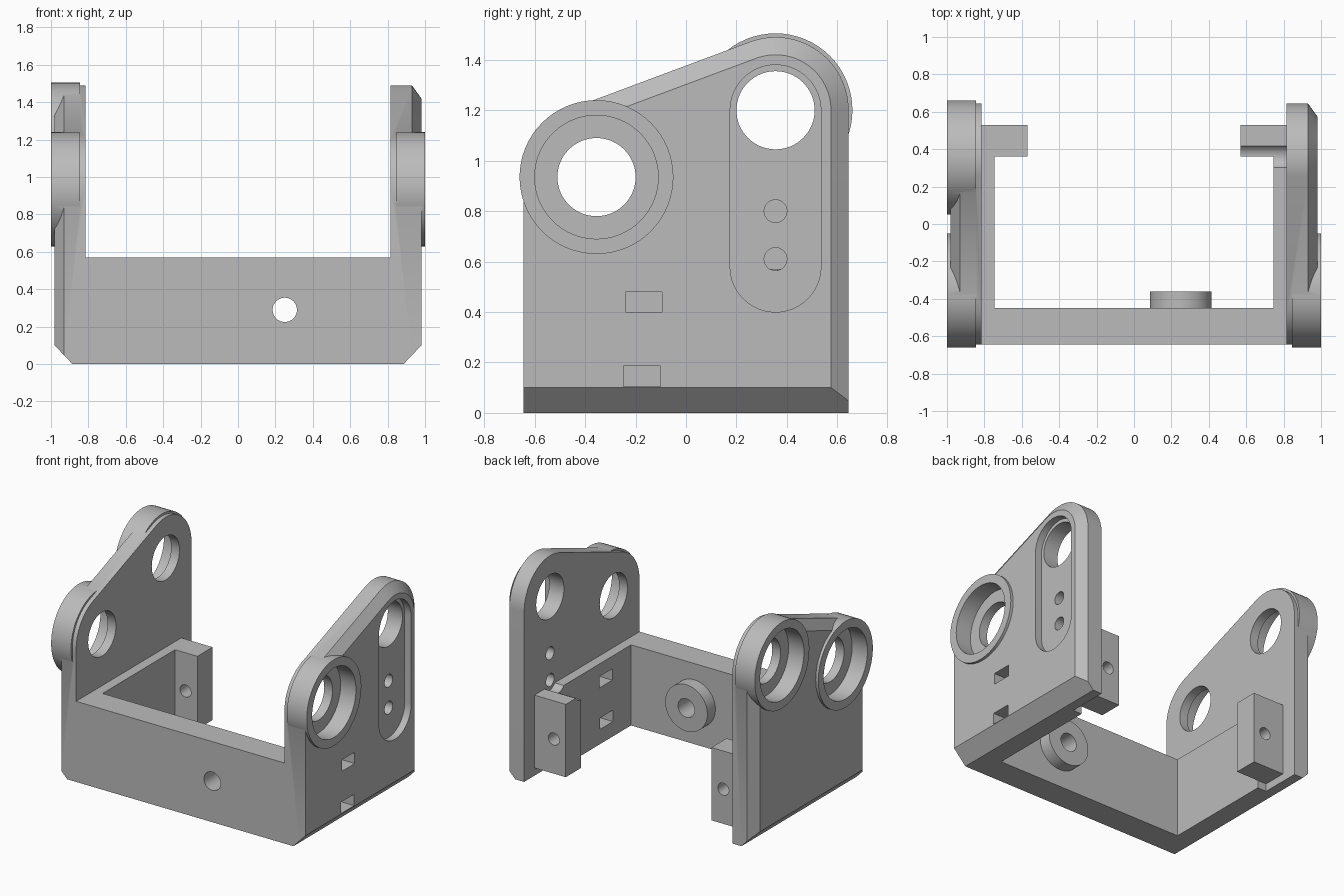
import bpy, bmesh
from math import sin, cos, radians
from mathutils import Vector, Matrix

cube = bpy.data.objects.get("Cube")
if cube:
    bpy.data.objects.remove(cube, do_unlink=True)

grey = bpy.data.materials.new("plain grey")
grey.use_nodes = True
grey.diffuse_color = (0.5, 0.5, 0.5, 1)
grey.node_tree.nodes["Principled BSDF"].inputs["Base Color"].default_value = (0.5, 0.5, 0.5, 1)

LOW, HIGH = (-0.355, 0.935), (0.355, 1.2)   # bearing centres (y, z)
R, BEVEL, TILT = 0.29, 0.07, 110.5
LEDGE = 0.57                                # height of front wall and ledges


def finish(bm, name):
    bmesh.ops.recalc_face_normals(bm, faces=bm.faces)
    mesh = bpy.data.meshes.new(name)
    bm.to_mesh(mesh)
    bm.free()
    mesh.materials.append(grey)
    obj = bpy.data.objects.new(name, mesh)
    bpy.context.collection.objects.link(obj)
    return obj


def loft(name, loops, trim=None):
    """Skin matching closed loops, cap the ends, optionally trim by a plane."""
    bm = bmesh.new()
    rings = [[bm.verts.new(p) for p in loop] for loop in loops]
    n = len(rings[0])
    for a, b in zip(rings, rings[1:]):
        for i in range(n):
            j = (i + 1) % n
            bm.faces.new((a[i], a[j], b[j], b[i]))
    bm.faces.new(rings[0])
    bm.faces.new(rings[-1])
    if trim:
        bmesh.ops.bisect_plane(bm, geom=bm.verts[:] + bm.edges[:] + bm.faces[:],
                               plane_co=trim[0], plane_no=trim[1], clear_outer=True)
        bmesh.ops.holes_fill(bm, edges=[e for e in bm.edges if e.is_boundary])
    return finish(bm, name)


def box(name, lo, hi):
    bm = bmesh.new()
    lo, hi = Vector(lo), Vector(hi)
    bmesh.ops.create_cube(bm, size=1, matrix=Matrix.LocRotScale((lo + hi) / 2, None, hi - lo))
    return finish(bm, name)


def rod(name, axis, r, start, end, u, v):
    """Cylinder along x at (y, z) = (u, v), or along y at (x, z) = (u, v)."""
    mid = (start + end) / 2
    where, turn = ((mid, u, v), "Y") if axis == "x" else ((u, mid, v), "X")
    bm = bmesh.new()
    bmesh.ops.create_cone(bm, cap_ends=True, segments=64, radius1=r, radius2=r, depth=abs(end - start),
                          matrix=Matrix.Translation(where) @ Matrix.Rotation(radians(90), 4, turn))
    return finish(bm, name)


def combine(target, tool, operation):
    tool.hide_render = True
    mod = target.modifiers.new(operation.lower(), "BOOLEAN")
    mod.operation, mod.solver, mod.object = operation, "EXACT", tool
    bpy.context.view_layer.objects.active = target
    bpy.ops.object.modifier_apply(modifier=mod.name)
    bpy.data.objects.remove(tool, do_unlink=True)


def arc(c, r0, r1, a0, a1, steps):
    pts = []
    for i in range(steps + 1):
        t = i / steps
        a, r = radians(a0 + (a1 - a0) * t), r0 + (r1 - r0) * t
        pts.append((c[0] + r * cos(a), c[1] + r * sin(a)))
    return pts


def outline(front, back):
    """Side plate contour, inset by separate front and back amounts."""
    return ([(-0.645 + front, 0)] + arc(LOW, R - front, R - back, 180, TILT, 16)
            + arc(HIGH, R - back, R - back, TILT, 0, 28) + [(0.645 - back, 0)])


def side_plate(s):
    front = 0 if s > 0 else BEVEL
    steps = [(0.815, 0, 0), (0.93, 0, 0), (0.98, front, BEVEL)]
    loops = [[(s * x, y, z) for y, z in outline(f, b)] for x, f, b in steps]
    return loft("side_plate", loops, ((s * 0.98, 0, 0.1), (s * 0.1, 0, -0.095)))


# U-shaped base: front wall with the two inner ledges
half = [(0.87, -0.645), (0.87, 0.36), (0.745, 0.36), (0.745, -0.45)]
plan = half + [(-x, y) for x, y in reversed(half)]
bracket = loft("bracket", [[(x, y, z) for x, y in plan] for z in (0, LEDGE)])

# Side plates, mounting posts and bearing bosses
bearings = [(1, LOW), (-1, LOW), (-1, HIGH)]
for s in (1, -1):
    combine(bracket, side_plate(s), "UNION")
    xs = sorted((s * 0.57, s * 0.87))
    combine(bracket, box("post", (xs[0], 0.36, 0.055), (xs[1], 0.53, LEDGE)), "UNION")
for s, c in bearings:
    combine(bracket, rod("bearing_boss", "x", 0.305, s * 0.845, s, *c), "UNION")
combine(bracket, rod("wall_boss", "y", 0.165, -0.5, -0.36, 0.25, 0.29), "UNION")

# Bearing bores with counterbores
for s, c in bearings:
    combine(bracket, rod("counterbore", "x", 0.245, s * 0.88, s * 1.1, *c), "DIFFERENCE")
for s, c in bearings + [(1, HIGH)]:
    combine(bracket, rod("bore", "x", 0.155, s * 0.7, s * 1.1, *c), "DIFFERENCE")

# Long recess on the left plate with two screw holes
slot = arc(HIGH, 0.18, 0.18, 180, 0, 32) + arc((HIGH[0], 0.58), 0.18, 0.18, 0, -180, 32)
combine(bracket, loft("recess", [[(x, y, z) for y, z in slot] for x in (0.93, 1.1)]), "DIFFERENCE")
for z in (0.8, 0.61):
    combine(bracket, rod("screw_hole", "x", 0.045, 0.78, 1.1, HIGH[0], z), "DIFFERENCE")
combine(bracket, rod("screw_clearance", "x", 0.07, 0.5, 0.815, 0.36, 0.61), "DIFFERENCE")

# Strap slots through the left plate
for y, z in ((-0.24, 0.4), (-0.247, 0.105)):
    combine(bracket, box("strap_slot", (0.7, y, z), (1.1, y + 0.145, z + 0.08)), "DIFFERENCE")

# Holes through the front wall and the posts
combine(bracket, rod("wall_hole", "y", 0.065, -0.8, -0.2, 0.25, 0.29), "DIFFERENCE")
for s in (1, -1):
    combine(bracket, rod("post_hole", "y", 0.043, 0.3, 0.6, s * 0.663, 0.3), "DIFFERENCE")

bpy.ops.object.select_all(action="DESELECT")
bracket.select_set(True)
bpy.context.view_layer.objects.active = bracket
bpy.ops.object.shade_smooth_by_angle(angle=radians(25))
